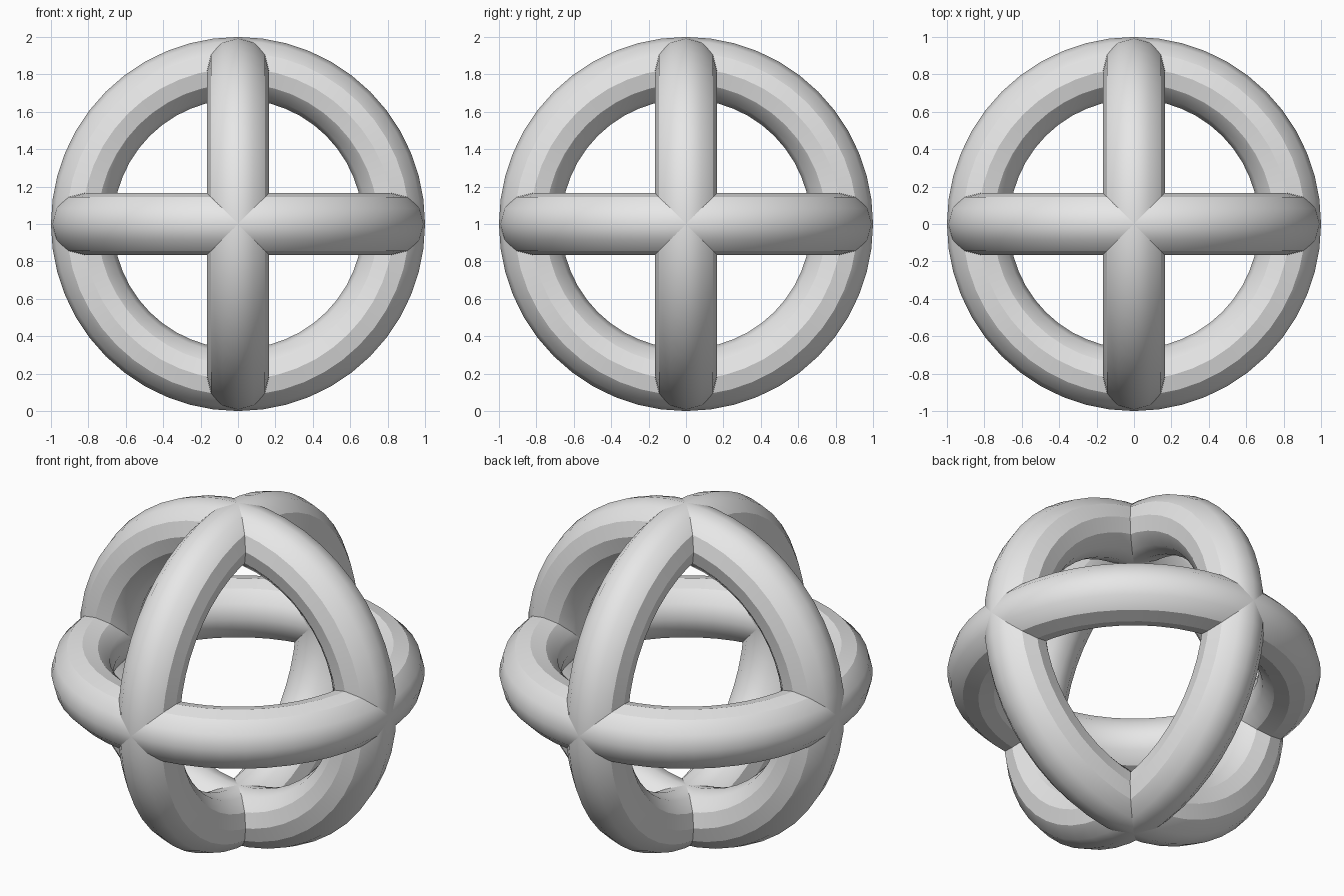
import bpy
import math

cube = bpy.data.objects.get("Cube")
if cube:
    bpy.data.objects.remove(cube, do_unlink=True)

# Single plain grey
GREY = (0.8, 0.8, 0.8, 1.0)
grey = bpy.data.materials.new("plain_grey")
grey.use_nodes = True
grey.diffuse_color = GREY
grey.node_tree.nodes["Principled BSDF"].inputs["Base Color"].default_value = GREY

# Tube radius is a fifth of the ring radius; overall radius is 1
RING_RADIUS = 1 / 1.2
TUBE_RADIUS = 0.2 / 1.2


def add_ring(name, rotation):
    bpy.ops.mesh.primitive_torus_add(
        major_segments=48, minor_segments=12,
        major_radius=RING_RADIUS, minor_radius=TUBE_RADIUS,
        location=(0, 0, 1), rotation=rotation)
    ring = bpy.context.object
    ring.name = name
    ring.data.materials.append(grey)
    bpy.ops.object.shade_smooth_by_angle(angle=math.radians(30))


# Three interlocking rings, one in each principal plane
add_ring("horizontal_ring", (0, 0, 0))
add_ring("front_facing_ring", (math.pi / 2, 0, 0))
add_ring("side_facing_ring", (0, math.pi / 2, 0))
